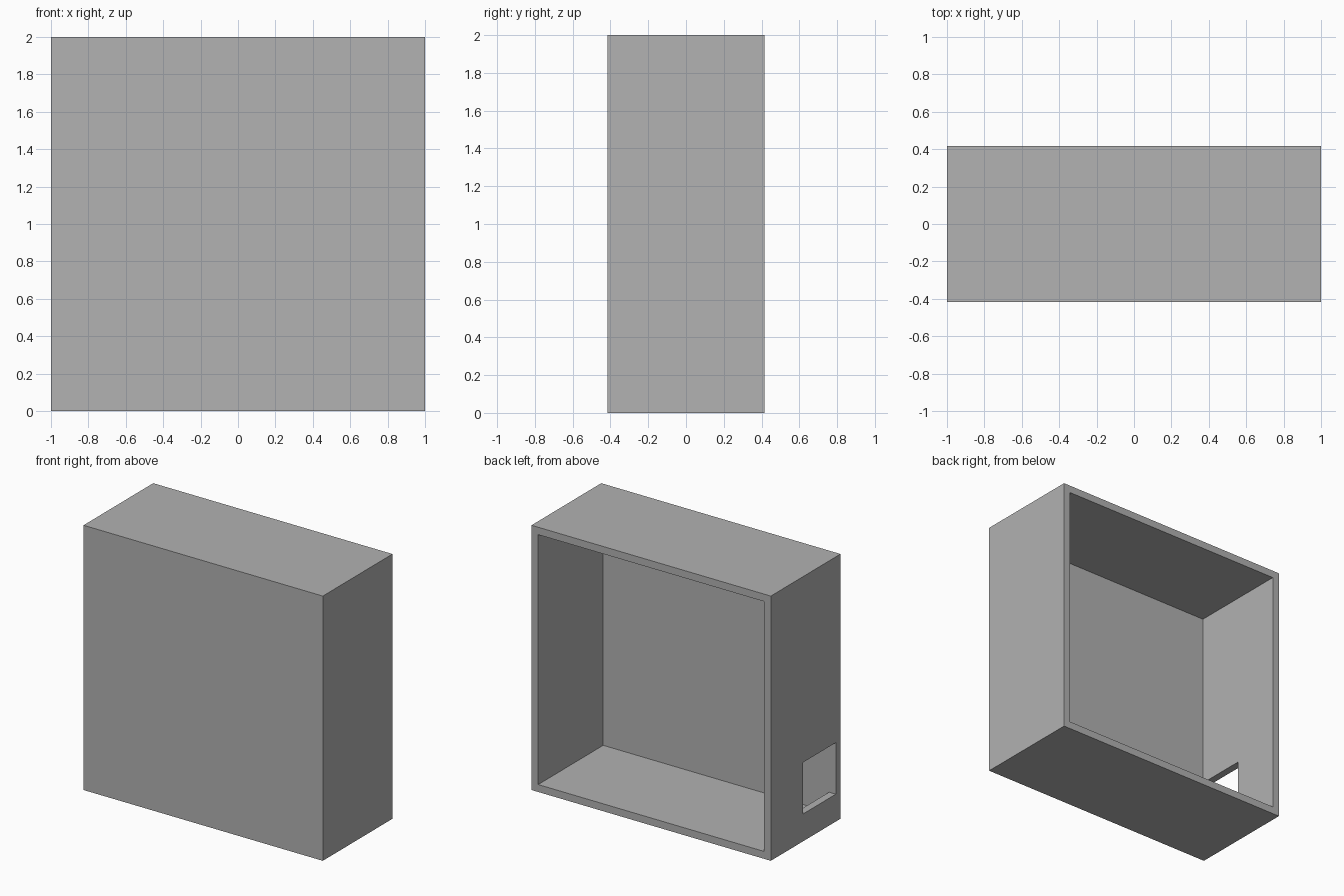
import bpy
import bmesh
from mathutils import Vector

cube = bpy.data.objects.get("Cube")
if cube:
    bpy.data.objects.remove(cube, do_unlink=True)

HALF_DEPTH = 0.416
HEIGHT = 2.0
WALL = 0.056
SLOT = 0.389
SLOT_SILL = 0.207

grey = bpy.data.materials.new("plain grey")
grey.use_nodes = True
colour = (0.445, 0.445, 0.445, 1)
grey.diffuse_color = colour
grey.node_tree.nodes["Principled BSDF"].inputs["Base Color"].default_value = colour


def box(name, low, high):
    """Axis-aligned box between two opposite corners."""
    low, high = Vector(low), Vector(high)
    bm = bmesh.new()
    bmesh.ops.create_cube(bm, size=1)
    for v in bm.verts:
        v.co = (low + high) / 2 + v.co * (high - low)
    mesh = bpy.data.meshes.new(name)
    bm.to_mesh(mesh)
    bm.free()
    mesh.materials.append(grey)
    obj = bpy.data.objects.new(name, mesh)
    bpy.context.collection.objects.link(obj)
    return obj


def cut(target, cutter):
    """Subtract the cutter for good, then remove it."""
    cutter.hide_render = True
    mod = target.modifiers.new("cut", 'BOOLEAN')
    mod.operation = 'DIFFERENCE'
    mod.solver = 'EXACT'
    mod.object = cutter
    bpy.context.view_layer.objects.active = target
    bpy.ops.object.modifier_apply(modifier=mod.name)
    bpy.data.objects.remove(cutter, do_unlink=True)


inner_front = -HALF_DEPTH + WALL

# Case with a closed front
case = box("open_back_case", (-1, -HALF_DEPTH, 0), (1, HALF_DEPTH, HEIGHT))

# Cavity open to the back
cut(case, box("cavity_cutter", (-1 + WALL, inner_front, WALL),
              (1 - WALL, HALF_DEPTH + 0.1, HEIGHT - WALL)))

# Square cable opening in the side wall, flush with the inside of the front
cut(case, box("side_opening_cutter", (-1.1, inner_front, SLOT_SILL),
              (-0.9, inner_front + SLOT, SLOT_SILL + SLOT)))
